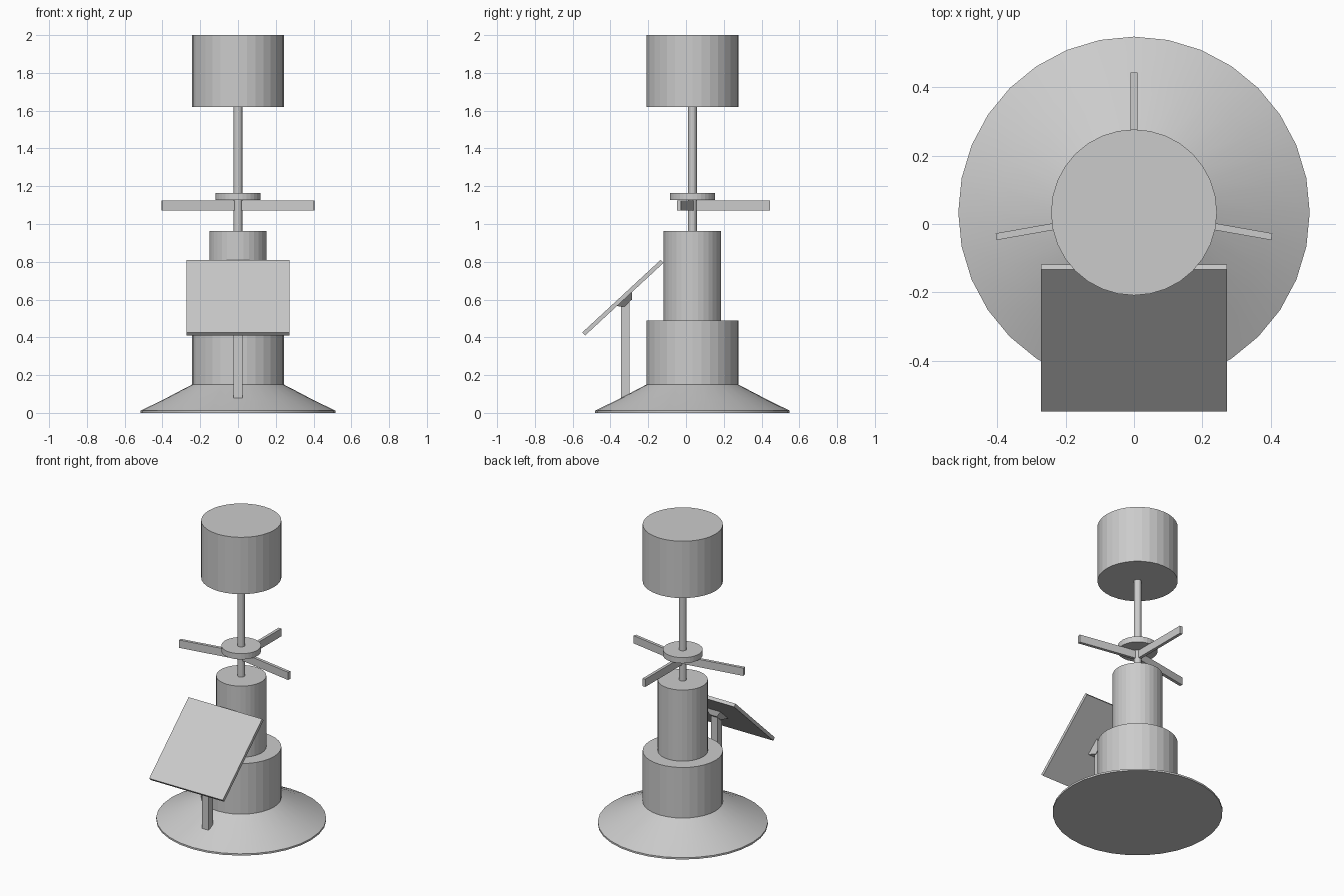
import bpy, bmesh, math
from mathutils import Matrix, Vector

if "Cube" in bpy.data.objects:
    bpy.data.objects.remove(bpy.data.objects["Cube"])

CY = 0.034  # tower axis offset in y

grey = bpy.data.materials.new("plain grey")
grey.diffuse_color = (0.6, 0.6, 0.6, 1)
grey.use_nodes = True
grey.node_tree.nodes["Principled BSDF"].inputs["Base Color"].default_value = grey.diffuse_color


def finish(name, bm):
    bmesh.ops.recalc_face_normals(bm, faces=bm.faces)
    me = bpy.data.meshes.new(name)
    bm.to_mesh(me)
    bm.free()
    me.materials.append(grey)
    ob = bpy.data.objects.new(name, me)
    bpy.context.collection.objects.link(ob)
    return ob


def lathe(name, profile, sides=32):
    """Closed solid from (radius, z) rings around the tower axis."""
    bm = bmesh.new()
    rings = [[bm.verts.new((r * math.cos(2 * math.pi * i / sides),
                            CY + r * math.sin(2 * math.pi * i / sides), z))
              for i in range(sides)] for r, z in profile]
    for a, b in zip(rings, rings[1:]):
        for i in range(sides):
            j = (i + 1) % sides
            bm.faces.new((a[i], a[j], b[j], b[i]))
    bm.faces.new(rings[0])
    bm.faces.new(rings[-1])
    return finish(name, bm)


def box(name, size, matrix, taper=1.0):
    """Box with its bottom (-z) end scaled by taper."""
    bm = bmesh.new()
    bmesh.ops.create_cube(bm, size=1)
    for v in bm.verts:
        t = taper if v.co.z < 0 else 1.0
        v.co = Vector((v.co.x * size[0] * t, v.co.y * size[1] * t, v.co.z * size[2]))
    bm.transform(matrix)
    return finish(name, bm)


# Tower, from the ground up
base = lathe("flared_base", [(0.515, 0), (0.515, 0.012), (0.40, 0.068), (0.243, 0.15)])
lathe("lower_body", [(0.243, 0.14), (0.243, 0.488)])
lathe("upper_body", [(0.152, 0.48), (0.152, 0.963)])
lathe("mast", [(0.023, 0.95), (0.023, 1.63)], 16)
lathe("hub_disc", [(0.12, 1.127), (0.12, 1.165)])
lathe("top_drum", [(0.243, 1.62), (0.243, 2.0)])

# Three arms under the disc
for i, deg in enumerate((90, -10, 190)):
    m = (Matrix.Translation((0, CY, 1.098)) @ Matrix.Rotation(math.radians(deg), 4, 'Z')
         @ Matrix.Translation((0.205, 0, 0)))
    box(f"arm_{i + 1}", (0.41, 0.02, 0.052), m)

# Tilted panel, its bracket and post
tilt = Matrix.Translation((0, -0.334, 0.61)) @ Matrix.Rotation(math.radians(42.8), 4, 'X')
box("panel", (0.544, 0.566, 0.022), tilt)
box("panel_bracket", (0.11, 0.11, 0.03), tilt @ Matrix.Translation((0, 0, -0.025)), 0.5)
box("panel_post", (0.048, 0.044, 0.52), Matrix.Translation((0, -0.322, 0.34)))

# Soft shading on the round flare only
bpy.ops.object.select_all(action='DESELECT')
base.select_set(True)
bpy.context.view_layer.objects.active = base
bpy.ops.object.shade_smooth_by_angle(angle=math.radians(20))
